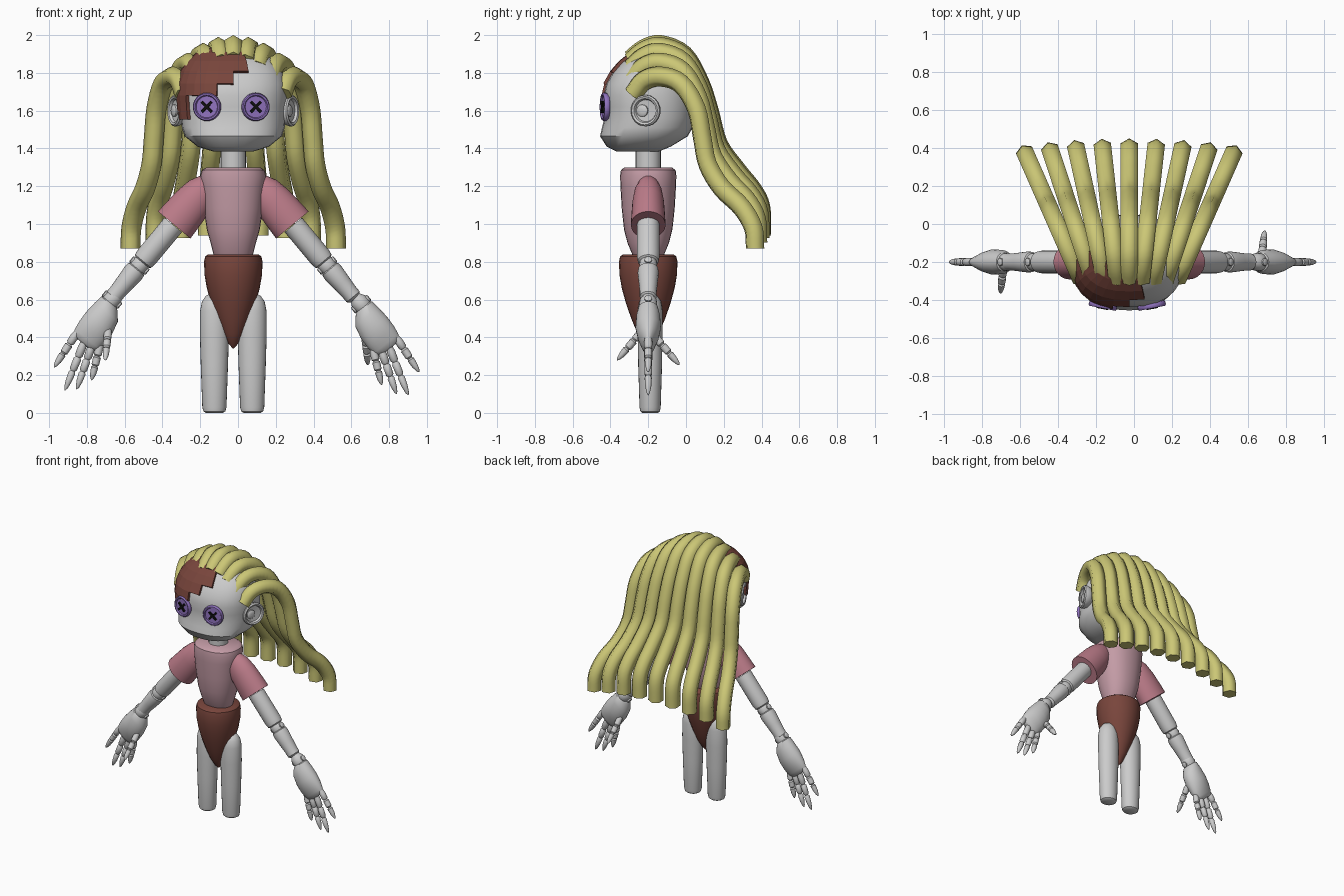
import bpy, bmesh, math
from mathutils import Matrix, Vector

if "Cube" in bpy.data.objects:
    bpy.data.objects.remove(bpy.data.objects["Cube"])

AX, AY = -0.025, -0.2      # body axis


def material(name, rgb):
    m = bpy.data.materials.new(name)
    m.diffuse_color = (*rgb, 1)
    m.use_nodes = True
    m.node_tree.nodes["Principled BSDF"].inputs["Base Color"].default_value = m.diffuse_color
    return m


YELLOW = material("straw", (0.6, 0.57, 0.18))
BROWN = material("brown", (0.19, 0.06, 0.045))
PINK = material("pale_pink", (0.55, 0.33, 0.38))
ROSE = material("rose", (0.5, 0.2, 0.25))
PURPLE = material("purple", (0.28, 0.17, 0.52))
BLACK = material("black", (0.005, 0.005, 0.005))


def finish(name, bm, mat=None, angle=40):
    bmesh.ops.recalc_face_normals(bm, faces=bm.faces)
    me = bpy.data.meshes.new(name)
    bm.to_mesh(me)
    bm.free()
    ob = bpy.data.objects.new(name, me)
    bpy.context.collection.objects.link(ob)
    if mat:
        me.materials.append(mat)
    if angle:
        bpy.ops.object.select_all(action='DESELECT')
        ob.select_set(True)
        bpy.context.view_layer.objects.active = ob
        bpy.ops.object.shade_smooth_by_angle(angle=math.radians(angle))
    return ob


def skin(name, rings, mat=None, angle=40):
    """Bridge a list of point rings and cap both ends."""
    bm = bmesh.new()
    vs = [[bm.verts.new(p) for p in r] for r in rings]
    n = len(vs[0])
    for a, b in zip(vs, vs[1:]):
        for i in range(n):
            j = (i + 1) % n
            bm.faces.new((a[i], a[j], b[j], b[i]))
    bm.faces.new(vs[0])
    bm.faces.new(vs[-1])
    return finish(name, bm, mat, angle)


def loft(name, rows, frame=Matrix(), mat=None, n=24, power=2.0, angle=40):
    """Rows are (cx, cy, z, rx, ry) superellipse sections."""
    def sec(cx, cy, z, rx, ry):
        out = []
        for k in range(n):
            a = 2 * math.pi * k / n
            c, s = math.cos(a), math.sin(a)
            out.append(frame @ Vector((
                cx + math.copysign(abs(c) ** (2 / power), c) * rx,
                cy + math.copysign(abs(s) ** (2 / power), s) * ry, z)))
        return out
    return skin(name, [sec(*r) for r in rows], mat, angle)


def lathe(name, prof, frame, mat=None, n=20, sy=1.0, angle=40):
    return loft(name, [(0, 0, z, r, r * sy) for r, z in prof], frame, mat, n, 2.0, angle)


def along(p, q):
    p, q = Vector(p), Vector(q)
    return Matrix.Translation(p) @ (q - p).to_track_quat('Z', 'Y').to_matrix().to_4x4()


body = Matrix.Translation((AX, AY, 0))

# Torso, hips, neck
loft("torso", [(0, 0, z, a, b) for z, a, b in (
    (.81, .09, .07), (.84, .105, .085), (.9, .12, .11), (.97, .14, .128), (1.08, .157, .14),
    (1.2, .168, .147), (1.255, .174, .149), (1.285, .166, .145), (1.3, .142, .125))],
    body, PINK, 28, 2.2)
lathe("hips", [(.135, .838), (.149, .828), (.155, .8), (.152, .73), (.14, .66), (.118, .58),
               (.09, .5), (.057, .42), (.025, .365), (.003, .342)], body, BROWN, 24)
lathe("neck", [(.067, 1.26), (.067, 1.42)], body)

# Legs
for s, side in ((-1, "left"), (1, "right")):
    loft(side + "_leg", [(0, 0, z, a, b) for z, a, b in (
        (0, .045, .042), (.008, .058, .052), (.03, .064, .056), (.25, .072, .063), (.42, .077, .066),
        (.54, .076, .066), (.59, .066, .058), (.62, .045, .04), (.637, .01, .01))],
        Matrix.Translation((AX + s * .1, -.19, 0)))

# Head: rows are z, half width, front y, back y
HEAD = [(1.385, .11, -.37, -.14), (1.41, .19, -.42, -.08), (1.465, .258, -.455, .01),
        (1.51, .272, -.445, .035), (1.56, .278, -.432, .045), (1.62, .284, -.432, .05),
        (1.68, .288, -.436, .048), (1.74, .283, -.422, .035), (1.8, .264, -.388, .01),
        (1.85, .232, -.345, -.025), (1.89, .185, -.295, -.07), (1.915, .125, -.25, -.12),
        (1.925, .05, -.21, -.17)]
head = loft("head", [(0, (f + b) / 2 - AY, z, w, (b - f) / 2) for z, w, f, b in HEAD],
            body, None, 28, 2.4)

# Raised brown patch copied from the head faces
mid, aim = Vector((AX, AY, 1.67)), Vector((-.5, -.55, .67)).normalized()
bm = bmesh.new()
bm.from_mesh(head.data)
drop = []
for f in bm.faces:
    d = f.calc_center_median() - mid
    u = Vector((d.x / .29, d.y / .25, d.z / .27)).normalized()
    burn = u.x < -.72 and -.35 < u.z < .4 and -.62 < u.y < -.3
    if len(f.verts) > 4 or not (u.dot(aim) > .72 or burn):
        drop.append(f)
bmesh.ops.delete(bm, geom=drop, context='FACES')
for v in bm.verts:
    v.co = mid + (v.co - mid) * 1.07
for f in bm.faces:
    f.smooth = False
patch = finish("brown_patch", bm, BROWN, 0)
mod = patch.modifiers.new("thickness", 'SOLIDIFY')
mod.thickness, mod.offset = .03, -1

# Ears: dished discs with an inner fold
for s, side in ((-1, "left"), (1, "right")):
    fr = Matrix.Translation((AX + s * .275, -.2, 1.6)) @ Matrix.Rotation(-s * math.radians(24), 4, 'Z') \
        @ Matrix.Rotation(s * math.pi / 2, 4, 'Y')
    lathe(side + "_ear", [(.05, -.03), (.07, -.005), (.083, .025), (.083, .04), (.075, .048), (.064, .044),
                          (.058, .03), (.02, .026)], fr, None, 24)
    lathe(side + "_ear_fold", [(.032, .02), (.032, .036), (.024, .042), (.005, .042)],
          fr @ Matrix.Translation((0, -s * .02, 0)), None, 16)

# Button eyes with crossed stitches
for x, t, side in ((-.163, -1, "left"), (.092, 1, "right")):
    fr = Matrix.Translation((x, -.425, 1.62)) @ Matrix.Rotation(t * math.radians(11), 4, 'Z') \
        @ Matrix.Rotation(math.pi / 2, 4, 'X')
    lathe(side + "_button", [(.07, -.01), (.075, 0), (.075, .012), (.07, .019), (.062, .019), (.057, .011),
                             (.01, .011)], fr, PURPLE, 28)
    for k in (-1, 1):
        bm = bmesh.new()
        bmesh.ops.create_cube(bm, size=1, matrix=fr @ Matrix.Translation((0, 0, .014))
                              @ Matrix.Rotation(k * math.pi / 4, 4, 'Z')
                              @ Matrix.Diagonal((.075, .014, .018, 1)))
        finish(side + "_stitch", bm, BLACK, 0)

# Hair: planar hexagonal locks fanning from a point in front; (y, z) paths
CENTRE = [(-.29, 1.87), (-.22, 1.925), (-.135, 1.947), (-.013, 1.894), (.07, 1.75), (.12, 1.6),
          (.17, 1.42), (.27, 1.28), (.35, 1.18), (.393, 1.09), (.398, .945)]
OUTER = [(-.28, 1.69), (-.22, 1.76), (-.13, 1.78), (-.025, 1.74), (.055, 1.61), (.087, 1.45),
         (.115, 1.315), (.19, 1.19), (.293, 1.09), (.356, .98), (.366, .87)]


def smooth_path(pts, steps=4):
    p = [2 * pts[0] - pts[1]] + pts + [2 * pts[-1] - pts[-2]]
    out = []
    for i in range(1, len(p) - 2):
        a, b, c, d = p[i - 1:i + 3]
        for k in range(steps):
            t = k / steps
            out.append(.5 * (2 * b + (c - a) * t + (2 * a - 5 * b + 4 * c - d) * t * t
                             + (3 * b - a - 3 * c + d) * t ** 3))
    return out + [pts[-1]]


for i in range(-4, 5):
    w, k = (i / 4) ** 2, .44 * i / 4
    pts = []
    for (y0, z0), (y1, z1) in zip(CENTRE, OUTER):
        y = y0 + (y1 - y0) * w
        pts.append(Vector((AX + k * (y + .87), y, z0 + (z1 - z0) * w)))
    path = smooth_path(pts)
    across = Vector((1, -k, 0)).normalized()
    rings = []
    for j, p in enumerate(path):
        tan = (path[min(j + 1, len(path) - 1)] - path[max(j - 1, 0)]).normalized()
        if j == len(path) - 1:
            tan = Vector((0, 0, -1))
        up = across.cross(tan)
        rings.append([p + .053 * (math.cos(a) * up + math.sin(a) * across)
                      for a in (m * math.pi / 3 for m in range(6))])
    skin("hair_lock", rings, YELLOW, 70)

# Arms: local z runs down the arm, x points inward, y toward the thumb
DIGITS = [((-.03, 0, .235), (-.006, 0, .452)), ((.03, 0, .245), (.116, 0, .51)),
          ((.074, 0, .235), (.16, 0, .465)), ((.105, 0, .205), (.19, 0, .378)),
          ((.09, .03, .12), (.178, .165, .25))]
for s, side in ((-1, "left"), (1, "right")):
    z = Vector((s * .64, 0, -.77)).normalized()
    y = Vector((0, s, 0))
    rot = Matrix((y.cross(z), y, z)).transposed().to_4x4()

    def at(x, h):
        return Matrix.Translation((AX + s * x, AY, h)) @ rot
    lathe(side + "_sleeve", [(.005, -.335), (.04, -.315), (.065, -.28), (.088, -.235), (.102, -.16),
                             (.109, -.06), (.112, 0), (.055, 0)], at(.313, .995), ROSE, 24, .82)
    elbow, wrist = at(.497, .78), at(.655, .585)
    lathe(side + "_upper_arm", [(.06, -.28), (.06, -.06), (.055, -.03), (.035, -.015)], elbow)
    lathe(side + "_forearm", [(.035, .012), (.053, .025), (.056, .05), (.05, .12), (.045, .18), (.045, .215),
                              (.03, .23)], elbow)
    shift = Matrix.Translation((.035, 0, -.025)) if s > 0 else Matrix()
    hand = shift @ wrist
    for name, fr in (("elbow", elbow), ("wrist", shift @ wrist @ Matrix.Translation((0, 0, -.02)))):
        lathe(f"{side}_{name}_joint", [(.03, -.05), (.045, -.025), (.047, 0), (.045, .025), (.03, .05)], fr)
        lathe(f"{side}_{name}_pin", [(.014, -.056), (.02, -.052), (.02, .052), (.014, .056)],
              fr @ Matrix.Rotation(math.pi / 2, 4, 'Y'), None, 12)
    loft(side + "_palm", [(0, 0, -.005, .04, .04), (.002, 0, .005, .056, .052), (.02, 0, .05, .079, .063),
                          (.027, 0, .12, .09, .067), (.031, 0, .18, .09, .055), (.033, 0, .225, .084, .037),
                          (.03, 0, .25, .07, .026), (.03, 0, .258, .04, .015)], hand)
    # Jointed fingers and thumb
    for p, q in DIGITS:
        size = (Vector(q) - Vector(p)).length
        prof = [(.018, 0), (.022, .12), (.021, .28), (.013, .32), (.021, .36), (.02, .56), (.012, .6),
                (.019, .64), (.016, .82), (.009, .95), (.002, 1)]
        lathe(side + "_finger", [(r, t * size) for r, t in prof], hand @ along(p, q), None, 12)
